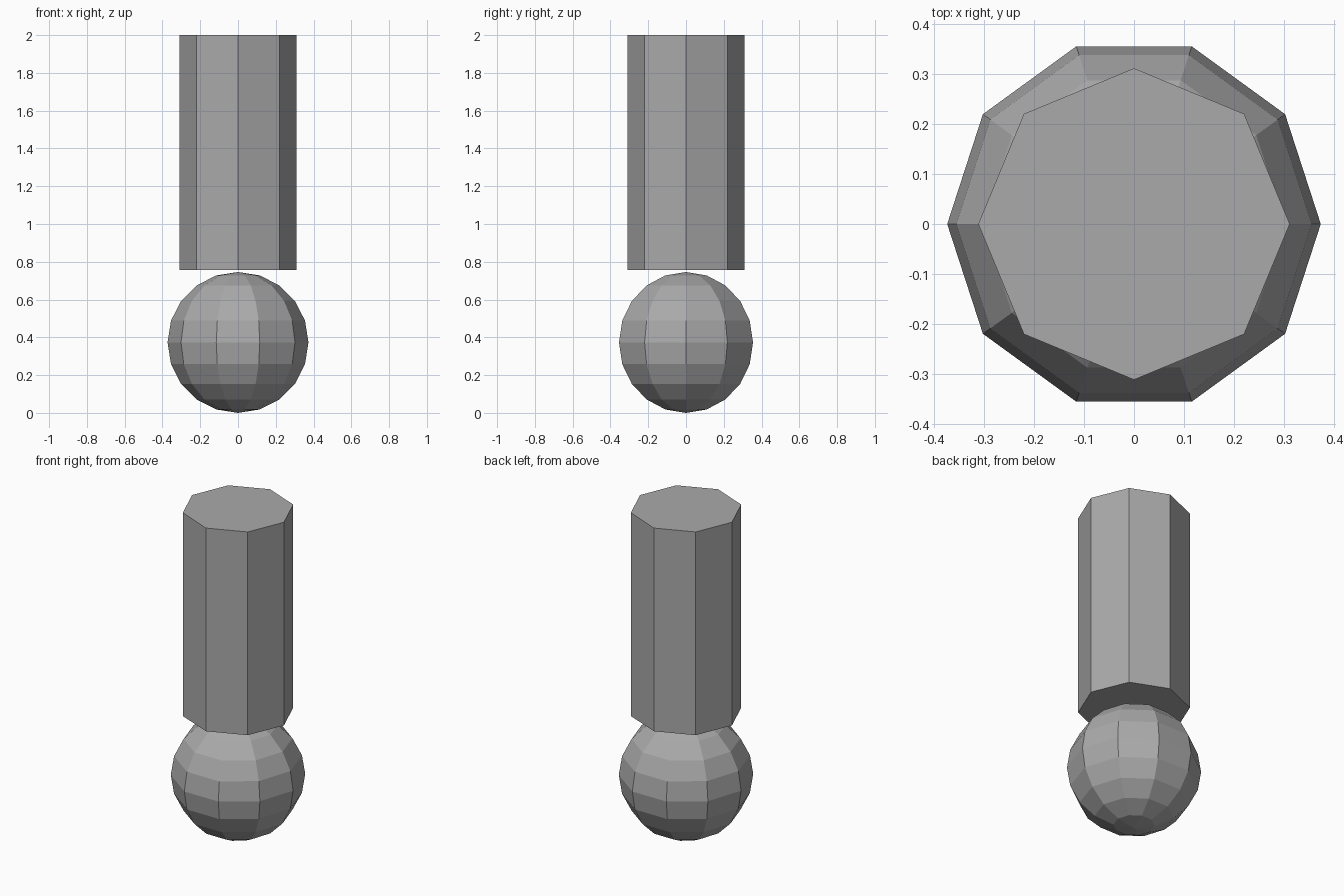
import bpy
import bmesh
from math import radians
from mathutils import Matrix

cube = bpy.data.objects.get("Cube")
if cube:
    bpy.data.objects.remove(cube, do_unlink=True)

BALL_RADIUS = 0.373
SHAFT_RADIUS = 0.311
SHAFT_BOTTOM, SHAFT_TOP = 0.756, 2.0

grey = bpy.data.materials.new("plain_grey")
grey.use_nodes = True
colour = (0.4, 0.4, 0.4, 1)
grey.diffuse_color = colour
grey.node_tree.nodes["Principled BSDF"].inputs["Base Color"].default_value = colour


def add_object(name, bm, height):
    """Turn a bmesh into a flat-shaded object centred at the given height."""
    mesh = bpy.data.meshes.new(name)
    bm.to_mesh(mesh)
    bm.free()
    mesh.materials.append(grey)
    obj = bpy.data.objects.new(name, mesh)
    obj.location.z = height
    bpy.context.collection.objects.link(obj)


# Ten-sided ball, turned so that corners lie on the x axis
bm = bmesh.new()
bmesh.ops.create_uvsphere(bm, u_segments=10, v_segments=10, radius=BALL_RADIUS,
                          matrix=Matrix.Rotation(radians(90), 4, "Z"))
add_object("ball", bm, BALL_RADIUS)

# Eight-sided capped shaft floating just above the ball
bm = bmesh.new()
bmesh.ops.create_cone(bm, cap_ends=True, segments=8, radius1=SHAFT_RADIUS,
                      radius2=SHAFT_RADIUS, depth=SHAFT_TOP - SHAFT_BOTTOM)
add_object("shaft", bm, (SHAFT_BOTTOM + SHAFT_TOP) / 2)
